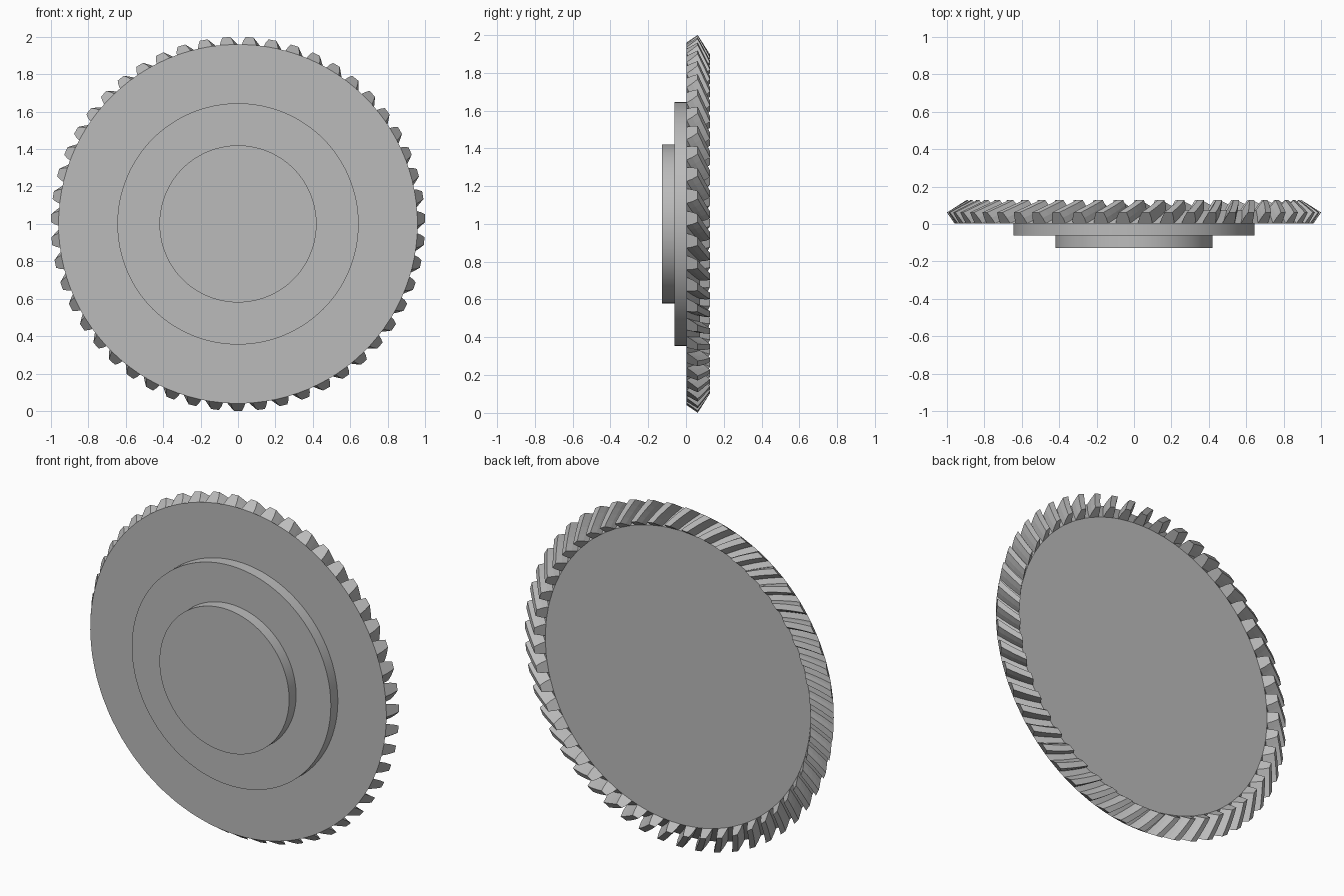
import bpy, bmesh, math
from mathutils import Matrix

cube = bpy.data.objects.get("Cube")
if cube:
    bpy.data.objects.remove(cube, do_unlink=True)

steel = bpy.data.materials.new("plain_grey")
steel.use_nodes = True
colour = (0.5, 0.5, 0.5, 1)
steel.diffuse_color = colour
steel.node_tree.nodes["Principled BSDF"].inputs["Base Color"].default_value = colour

TEETH = 51
TWIST = 0.10          # spiral of each tooth, radians
STATIONS = 4          # segments along a tooth
FRONT_Y = 0.003
# (y, radius) of root and tip at the large and small ends
ROOT = ((FRONT_Y, 0.96), (0.074, 0.86))
TIP = ((0.062, 1.0), (0.127, 0.897))
# tooth section: half-angle offset, height fraction
SECTION = ((-0.04, 0), (-0.033, 0.5), (-0.021, 1), (0.021, 1), (0.033, 0.5), (0.04, 0))


def mix(a, b, t):
    return tuple(p + (q - p) * t for p, q in zip(a, b))


def finish(name, bm):
    bmesh.ops.recalc_face_normals(bm, faces=bm.faces[:])
    mesh = bpy.data.meshes.new(name)
    bm.to_mesh(mesh)
    bm.free()
    mesh.materials.append(steel)
    obj = bpy.data.objects.new(name, mesh)
    bpy.context.collection.objects.link(obj)
    return obj


def gear_wheel():
    bm = bmesh.new()
    rings = []
    for j in range(STATIONS + 1):
        s = j / STATIONS
        root, tip = mix(*ROOT, s), mix(*TIP, s)
        ring = []
        for i in range(TEETH):
            tooth = []
            for offset, height in SECTION:
                y, r = mix(root, tip, height)
                a = math.tau * i / TEETH + offset - TWIST * s
                tooth.append(bm.verts.new((r * math.sin(a), y, 1 - r * math.cos(a))))
            ring.append(tooth)
        rings.append(ring)
    # flanks, tips and root gaps
    for lower, upper in zip(rings, rings[1:]):
        low = [v for tooth in lower for v in tooth]
        up = [v for tooth in upper for v in tooth]
        for k in range(len(low)):
            n = (k + 1) % len(low)
            bm.faces.new((low[k], low[n], up[n], up[k]))
    # tooth ends and the flat discs inside them
    for ring in (rings[0], rings[-1]):
        for tooth in ring:
            bm.faces.new(tooth)
        bm.faces.new([v for tooth in ring for v in (tooth[0], tooth[-1])])
    return finish("gear_wheel", bm)


def hub_step(name, radius, y_front, y_back):
    bm = bmesh.new()
    place = Matrix.Translation((0, (y_front + y_back) / 2, 1)) @ Matrix.Rotation(math.pi / 2, 4, "X")
    bmesh.ops.create_cone(bm, cap_ends=True, segments=128, radius1=radius, radius2=radius,
                          depth=y_back - y_front, matrix=place)
    obj = finish(name, bm)
    bpy.ops.object.select_all(action="DESELECT")
    obj.select_set(True)
    bpy.context.view_layer.objects.active = obj
    bpy.ops.object.shade_smooth_by_angle(angle=math.radians(30))
    return obj


gear_wheel()
hub_step("wide_hub", 0.645, -0.062, FRONT_Y)
hub_step("narrow_hub", 0.42, -0.127, -0.062)
